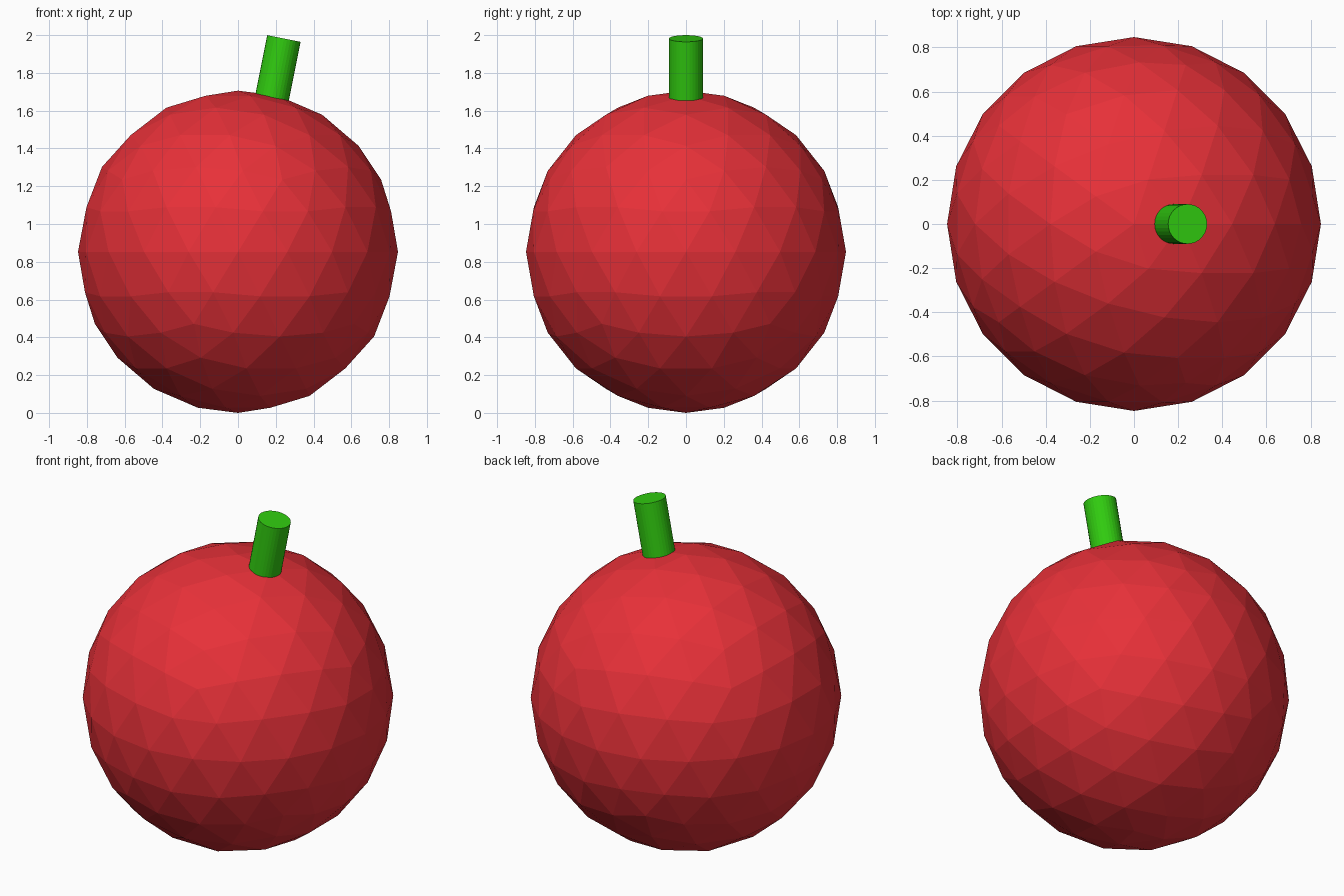
import bpy
from math import radians
from mathutils import Matrix, Vector

if "Cube" in bpy.data.objects:
    bpy.data.objects.remove(bpy.data.objects["Cube"])


def paint(obj, name, colour):
    mat = bpy.data.materials.new(name)
    mat.diffuse_color = colour
    mat.use_nodes = True
    mat.node_tree.nodes["Principled BSDF"].inputs["Base Color"].default_value = mat.diffuse_color
    obj.data.materials.append(mat)


# Faceted round fruit body, resting on the ground
RADIUS, HALF_HEIGHT = 0.847, 0.853
bpy.ops.mesh.primitive_ico_sphere_add(subdivisions=3, radius=1)
body = bpy.context.object
body.name = "fruit_body"
body.data.transform(Matrix.Translation((0, 0, HALF_HEIGHT))
                    @ Matrix.Diagonal((RADIUS, RADIUS, HALF_HEIGHT, 1)))
paint(body, "red_skin", (0.8, 0.03, 0.04, 1))

# Stem leaning to the right, its lower end sunk into the body
TILT, LENGTH = radians(11.3), 0.40
tip = Vector((0.243, 0, 1.982))
axis = Matrix.Rotation(TILT, 3, 'Y') @ Vector((0, 0, 1))
bpy.ops.mesh.primitive_cylinder_add(vertices=32, radius=0.09, depth=LENGTH,
                                    location=tip - axis * LENGTH / 2,
                                    rotation=(0, TILT, 0))
stem = bpy.context.object
stem.name = "stem"
paint(stem, "green_stem", (0.03, 0.6, 0.005, 1))
